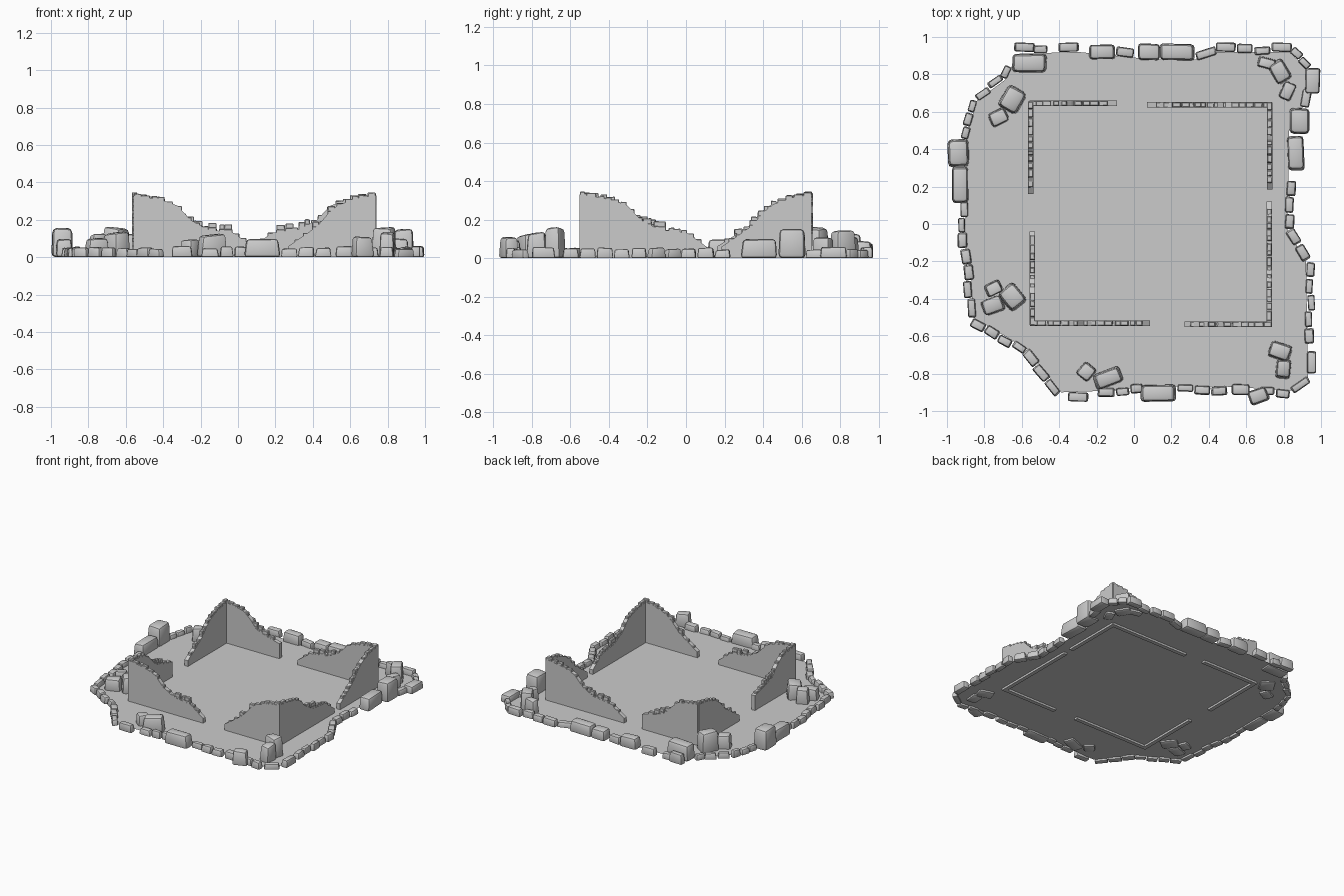
import bpy, bmesh, random
from math import radians, atan2
from mathutils import Vector, Matrix

if "Cube" in bpy.data.objects:
    bpy.data.objects.remove(bpy.data.objects["Cube"])

random.seed(7)


def finish(name, bm, smooth=False):
    bmesh.ops.recalc_face_normals(bm, faces=bm.faces[:])
    me = bpy.data.meshes.new(name)
    bm.to_mesh(me)
    bm.free()
    ob = bpy.data.objects.new(name, me)
    bpy.context.collection.objects.link(ob)
    if smooth:
        bpy.ops.object.select_all(action='DESELECT')
        ob.select_set(True)
        bpy.context.view_layer.objects.active = ob
        bpy.ops.object.shade_smooth_by_angle(angle=radians(35))
    return ob


def add_stone(bm, x, y, z, lx, ly, h, rot, taper=0.85, jitter=0.07, bevel=0.2, seg=2):
    """Worn block: tapered, jittered and bevelled cube standing on z."""
    tmp = bmesh.new()
    bmesh.ops.create_cube(tmp, size=1)
    for v in tmp.verts:
        k = taper if v.co.z > 0 else 1.0
        top = 1 + random.uniform(-2 * jitter, 0) if v.co.z > 0 else 0
        v.co = Vector((v.co.x * lx * k * (1 + random.uniform(-jitter, jitter)),
                       v.co.y * ly * k * (1 + random.uniform(-jitter, jitter)), top * h))
    bmesh.ops.bevel(tmp, geom=tmp.edges[:], offset=min(lx, ly, h) * bevel,
                    segments=seg, profile=0.5, affect='EDGES')
    tmp.transform(Matrix.Translation((x, y, z)) @ Matrix.Rotation(rot, 4, 'Z'))
    me = bpy.data.meshes.new("tmp")
    tmp.to_mesh(me)
    tmp.free()
    bm.from_mesh(me)
    bpy.data.meshes.remove(me)


# Ground slab: a thin open sheet just above z = 0
outline = [(-.62, .91), (-.3, .92), (-.1, .9), (.1, .88), (.33, .88), (.45, .92), (.83, .92),
           (.93, .83), (.9, .62), (.83, .5), (.82, -.03), (.92, -.2), (.93, -.82), (.84, -.89),
           (.5, -.87), (.05, -.87), (-.1, -.89), (-.39, -.9), (-.57, -.67), (-.86, -.5),
           (-.87, -.3), (-.9, -.13), (-.9, .45), (-.84, .66), (-.69, .77)]
bm = bmesh.new()
bm.faces.new([bm.verts.new((x, y, .015)) for x, y in reversed(outline)])
finish("ground_slab", bm)

# Larger blocks set square in the border: x, y, length x, length y, height
blocks = [(-.56, .86, .19, .10, .13), (-.585, .945, .11, .05, .08), (-.35, .945, .11, .05, .06),
          (-.17, .92, .14, .08, .09), (.08, .92, .12, .09, .08), (.23, .92, .19, .09, .09),
          (.49, .945, .11, .05, .06), (.79, .945, .11, .05, .06), (.955, .765, .08, .14, .06),
          (.885, .55, .11, .14, .155), (.865, .38, .09, .19, .10), (-.94, .38, .115, .15, .16),
          (-.93, .21, .09, .20, .10), (.13, -.905, .19, .09, .10), (-.3, -.925, .11, .05, .06),
          (.57, -.885, .10, .06, .06), (.95, -.74, .05, .12, .06)]
bm = bmesh.new()
for x, y, lx, ly, h in blocks:
    add_stone(bm, x, y, 0, lx, ly, h, random.uniform(-.04, .04), taper=.9, jitter=.04)
finish("border_blocks", bm, True)

# Loose boulders by the corners: x, y, length, width, height, turn in degrees
boulders = [(.71, .86, .10, .06, .12, -15), (.78, .815, .12, .09, .15, -60),
            (.82, .71, .07, .10, .12, -25), (-.65, .665, .12, .14, .17, -30),
            (-.725, .57, .10, .08, .12, 25), (-.75, -.345, .09, .07, .13, 25),
            (-.65, -.39, .11, .13, .14, 40), (-.755, -.435, .12, .09, .11, 20),
            (-.255, -.79, .08, .09, .10, -40), (-.14, -.825, .15, .09, .13, 20),
            (.78, -.68, .12, .09, .17, -20), (.80, -.775, .08, .10, .14, -5),
            (.665, -.92, .11, .08, .12, 20)]
bm = bmesh.new()
for x, y, lx, ly, h, a in boulders:
    add_stone(bm, x, y, 0, lx, ly, h, radians(a), taper=.88)
finish("corner_boulders", bm, True)

# Small kerb stones following the slab edge, skipped where a block stands
bm = bmesh.new()
for a, b in zip(outline, outline[1:] + outline[:1]):
    a, b = Vector(a), Vector(b)
    d = (b - a).normalized()
    out = Vector((-d.y, d.x))
    n = max(1, round((b - a).length / .085))
    step = (b - a).length / n
    for i in range(n):
        p = a + d * step * (i + .5) + out * random.uniform(.005, .025)
        if any(abs(p.x - x) < lx / 2 + .02 and abs(p.y - y) < ly / 2 + .02
               for x, y, lx, ly, h in blocks):
            continue
        add_stone(bm, p.x, p.y, 0, step * random.uniform(.9, 1.02), random.uniform(.035, .055),
                  random.uniform(.045, .06), atan2(d.y, d.x) + random.uniform(-.06, .06))
finish("kerb_stones", bm, True)

# Ruined walls: crumbling top profiles as (distance from corner, height)
long_top = [(0, .33), (.1, .315), (.17, .3), (.24, .275), (.31, .2), (.4, .15), (.55, .13), (.66, .05)]
short_top = [(0, .33), (.1, .315), (.2, .28), (.25, .24), (.31, .17), (.38, .12), (.47, .06)]
blunt_top = [(0, .33), (.1, .315), (.17, .3), (.23, .25), (.28, .19), (.36, .16), (.48, .13)]
T = .03


def height_at(top, s):
    for (s0, z0), (s1, z1) in zip(top, top[1:]):
        if s <= s1:
            return z0 + (z1 - z0) * (s - s0) / (s1 - s0)
    return top[-1][1]


def wall(name, corner, direction, length, top):
    c, d = Vector((*corner, 0)), Vector((*direction, 0))
    side = Vector((-d.y, d.x, 0)) * T / 2
    top = [(s * length / top[-1][0], z) for s, z in top]
    pts = [(0, 0)] + top + [(length, 0)]
    bm = bmesh.new()
    f = bm.faces.new([bm.verts.new(c + d * s - side + Vector((0, 0, z))) for s, z in pts])
    ext = bmesh.ops.extrude_face_region(bm, geom=[f])
    bmesh.ops.translate(bm, vec=side * 2, verts=[v for v in ext["geom"] if isinstance(v, bmesh.types.BMVert)])
    finish(name, bm)
    # broken masonry along the top, doubled up on the ledge
    bm = bmesh.new()
    rot = atan2(d.y, d.x)
    s = .02
    while s < length - .04:
        w = random.uniform(.03, .055)
        z = min(height_at(top, s - w / 2 if s > w / 2 else 0), height_at(top, s + w / 2))
        p = c + d * s
        h = random.uniform(.02, .032)
        add_stone(bm, p.x, p.y, z - .007, w, T * .95, h, rot, .95, .05, .12, 1)
        if .5 < s / length < .8 and random.random() < .6:
            add_stone(bm, p.x, p.y, z + h - .012, w * .9, T * .9, .03, rot, .95, .05, .12, 1)
        s += w * random.uniform(.85, 1.1)
    finish(name + "_rubble", bm)


wall("back_left_wall_x", (-.56, .645), (1, 0), .47, blunt_top)
wall("back_left_wall_y", (-.553, .655), (0, -1), .495, short_top)
wall("front_left_wall_x", (-.555, -.53), (1, 0), .64, long_top)
wall("front_left_wall_y", (-.543, -.54), (0, 1), .5, blunt_top)
wall("back_right_wall_x", (.735, .637), (-1, 0), .665, long_top)
wall("back_right_wall_y", (.725, .65), (0, -1), .465, short_top)
wall("front_right_wall_x", (.735, -.537), (-1, 0), .465, short_top)
wall("front_right_wall_y", (.723, -.55), (0, 1), .67, long_top)
